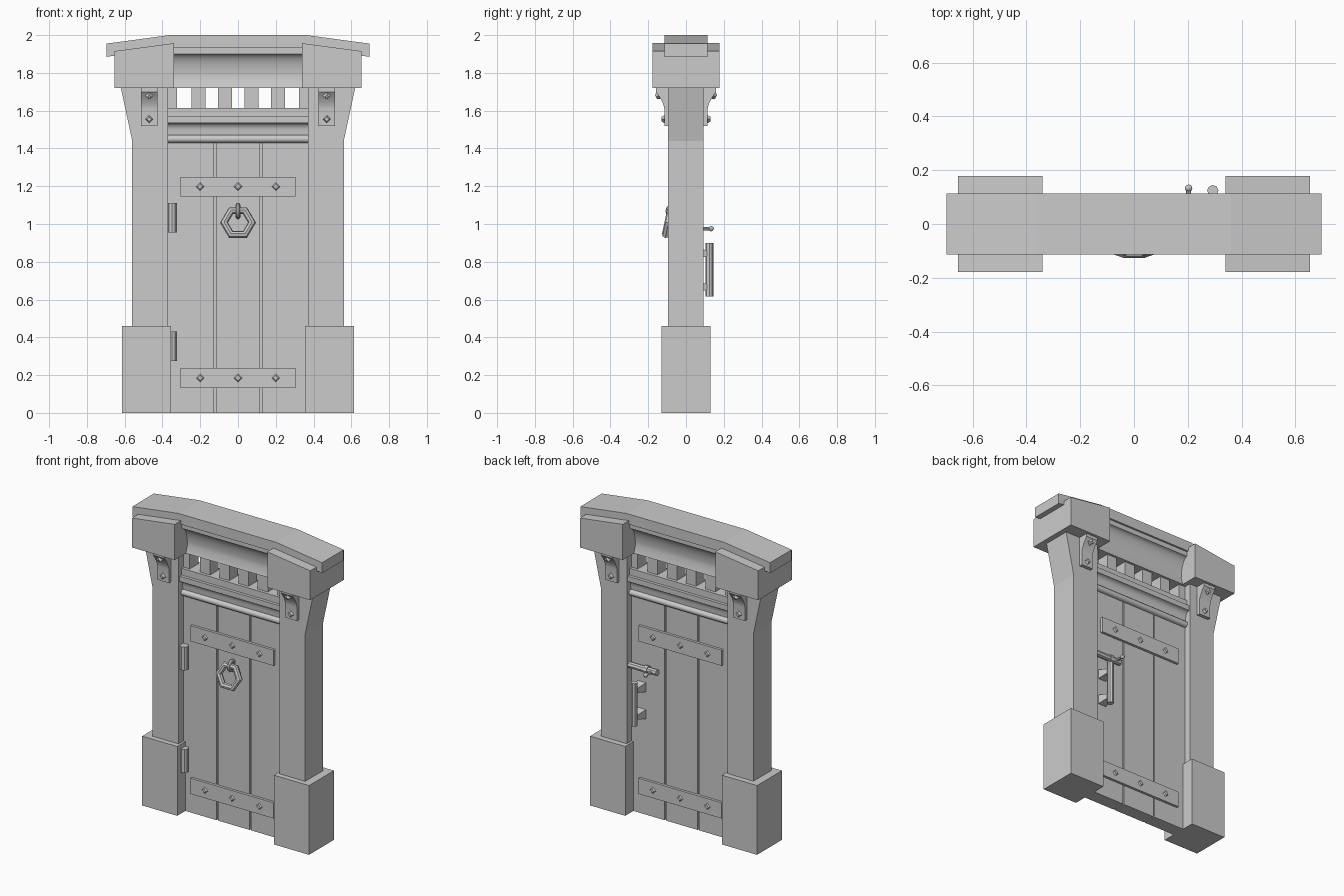
import bpy
import bmesh
import math
from mathutils import Vector

cube = bpy.data.objects.get("Cube")
if cube:
    bpy.data.objects.remove(cube, do_unlink=True)

grey = bpy.data.materials.new("stone_grey")
grey.use_nodes = True
GREY = (0.6, 0.6, 0.6, 1)
grey.diffuse_color = GREY
grey.node_tree.nodes["Principled BSDF"].inputs["Base Color"].default_value = GREY


def finish(obj, name, smooth=False):
    obj.name = name
    obj.data.materials.append(grey)
    if smooth:
        bpy.ops.object.select_all(action='DESELECT')
        obj.select_set(True)
        bpy.context.view_layer.objects.active = obj
        bpy.ops.object.shade_smooth_by_angle(angle=math.radians(35))
    return obj


def prism(name, outline, axis, start, end, smooth=False):
    """Extrude an outline: (x, z) points along y, or (y, z) points along x."""
    bm = bmesh.new()
    place = (lambda u, v: (u, start, v)) if axis == 'y' else (lambda u, v: (start, u, v))
    face = bm.faces.new([bm.verts.new(place(u, v)) for u, v in outline])
    grown = bmesh.ops.extrude_face_region(bm, geom=[face])
    shift = Vector((0, end - start, 0) if axis == 'y' else (end - start, 0, 0))
    bmesh.ops.translate(bm, vec=shift,
                        verts=[g for g in grown["geom"] if isinstance(g, bmesh.types.BMVert)])
    bmesh.ops.recalc_face_normals(bm, faces=bm.faces)
    mesh = bpy.data.meshes.new(name)
    bm.to_mesh(mesh)
    bm.free()
    obj = bpy.data.objects.new(name, mesh)
    bpy.context.collection.objects.link(obj)
    return finish(obj, name, smooth)


def box(name, x0, x1, y0, y1, z0, z1):
    return prism(name, [(x0, z0), (x1, z0), (x1, z1), (x0, z1)], 'y', y0, y1)


def rod(name, start, end, r1, r2=None, sides=8, spin=0, smooth=False):
    """Cylinder or cone between two points."""
    start, end = Vector(start), Vector(end)
    way = end - start
    bpy.ops.mesh.primitive_cone_add(vertices=sides, radius1=r1, radius2=r1 if r2 is None else r2,
                                    depth=way.length, location=(start + end) / 2)
    obj = bpy.context.object
    turn = way.to_track_quat('Z', 'Y').to_matrix().to_4x4()
    obj.rotation_euler = turn.to_euler()
    obj.rotation_euler.rotate_axis('Z', spin)
    return finish(obj, name, smooth)


def both_faces(half):
    """Close a front profile (top to bottom) with its mirrored back."""
    return half + [(-y, z) for y, z in reversed(half)]


# Pillars, plinths, capitals and brackets
for side, s in (("right", -1), ("left", 1)):
    def sx(points):
        return [(s * x, z) for x, z in points]

    prism(side + "_pillar", sx([(0.37, 0), (0.56, 0), (0.56, 1.44), (0.62, 1.72), (0.37, 1.72)]),
          'y', -0.095, 0.092)
    prism(side + "_plinth", sx([(0.355, 0), (0.613, 0), (0.613, 0.46), (0.355, 0.46)]),
          'y', -0.13, 0.13)
    prism(side + "_capital", sx([(0.34, 1.72), (0.655, 1.72), (0.655, 1.915), (0.34, 1.957)]),
          'y', -0.178, 0.178)
    for face, f in (("front", -1), ("back", 1)):
        curve = [(0.115 + 0.045 * (i / 5) ** 1.6, 1.61 + 0.018 * i) for i in range(6)]
        outline = [(0.08, 1.52), (0.115, 1.52)] + curve + [(0.16, 1.72), (0.08, 1.72)]
        prism(f"{side}_{face}_bracket", [(f * y, z) for y, z in outline],
              'x', s * 0.427, s * 0.513, True)
        rod(f"{side}_{face}_bracket_lower_bolt", (s * 0.47, f * 0.113, 1.555),
            (s * 0.47, f * 0.13, 1.555), 0.022, 0.012, 4)
        rod(f"{side}_{face}_bracket_upper_bolt", (s * 0.47, f * 0.145, 1.68),
            (s * 0.47, f * 0.159, 1.672), 0.022, 0.012, 4)

# Sloped cap slab
prism("cap_slab", [(-0.697, 1.885), (-0.36, 1.932), (0.36, 1.932), (0.697, 1.885),
                   (0.697, 1.955), (0.36, 2.0), (-0.36, 2.0), (-0.697, 1.955)],
      'y', -0.113, 0.113)

# Lintel with a hollow moulding on both faces
cove = [(-0.045 - 0.055 * (1 - math.cos(a)), 1.77 + 0.13 * math.sin(a))
        for a in (math.radians(90 - 11.25 * i) for i in range(9))]
prism("lintel", both_faces([(-0.1, 1.94)] + cove + [(-0.06, 1.72)]), 'x', -0.345, 0.345, True)

# Baluster row
for i in range(4):
    x = -0.21 + 0.141 * i
    box(f"baluster_{i + 1}", x - 0.037, x + 0.037, -0.045, 0.045, 1.6, 1.73)
for side, s in (("right", -1), ("left", 1)):
    box(side + "_end_baluster", s * 0.323, s * 0.375, -0.045, 0.045, 1.6, 1.73)

# Transom rail with lip, hollow and rounded bead
hollow = [(-0.085 + 0.033 * math.sin(a), 1.495 + 0.04 * math.cos(a))
          for a in (math.radians(18 * i) for i in range(6))]
bead = [(-0.05 - 0.02 * math.sin(a), 1.45 + 0.02 * math.cos(a))
        for a in (math.radians(30 * i) for i in range(7))]
prism("transom_rail", both_faces([(-0.065, 1.615), (-0.065, 1.57), (-0.085, 1.57)] + hollow + bead),
      'x', -0.37, 0.37, True)

# Door planks on a thin core
box("door_core", -0.37, 0.37, -0.03, 0.03, 0, 1.45)
for name, x0, x1 in (("right", -0.375, -0.127), ("middle", -0.117, 0.117), ("left", 0.127, 0.375)):
    box(name + "_plank", x0, x1, -0.045, 0.045, 0, 1.45)

# Straps with bolts on both faces
for face, f in (("front", -1), ("back", 1)):
    for level, z in (("lower", 0.185), ("upper", 1.198)):
        box(f"{face}_{level}_strap", -0.305, 0.305, f * 0.04, f * 0.062, z - 0.052, z + 0.052)
        for i in (-1, 0, 1):
            rod(f"{face}_{level}_bolt_{i + 2}", (0.2 * i, f * 0.06, z), (0.2 * i, f * 0.07, z),
                0.024, 0.014, 4)

# Hinge barrels
for level, z in (("lower", 0.275), ("upper", 0.955)):
    rod(level + "_hinge", (-0.349, -0.066, z), (-0.349, -0.066, z + 0.155), 0.028,
        sides=10, smooth=True)

# Knocker ring hanging from a staple
bpy.ops.mesh.primitive_torus_add(major_segments=6, minor_segments=8, major_radius=0.074,
                                 minor_radius=0.021, location=(0, -0.093, 1.007),
                                 rotation=(math.radians(78), 0, 0))
finish(bpy.context.object, "knocker_ring")
bpy.ops.mesh.primitive_torus_add(major_segments=12, minor_segments=8, major_radius=0.03,
                                 minor_radius=0.012, location=(0, -0.067, 1.068),
                                 rotation=(0, math.pi / 2, 0))
finish(bpy.context.object, "knocker_staple", True)

# Back pull handle on two tapered mounts
rod("pull_handle", (0.293, 0.124, 0.615), (0.293, 0.124, 0.9), 0.021, smooth=True)
for level, z in (("lower", 0.667), ("upper", 0.845)):
    rod(level + "_handle_mount", (0.293, 0.04, z), (0.293, 0.118, z), 0.045, 0.02, 4, math.pi / 4)

# Sliding bolt with knob and keeper
rod("sliding_bolt", (0.385, 0.065, 0.975), (0.165, 0.065, 0.975), 0.02, smooth=True)
rod("bolt_stem", (0.203, 0.065, 0.975), (0.203, 0.13, 0.975), 0.009, smooth=True)
bpy.ops.mesh.primitive_uv_sphere_add(segments=8, ring_count=6, radius=0.014,
                                     location=(0.203, 0.133, 0.975))
finish(bpy.context.object, "bolt_knob", True)
rod("bolt_keeper", (0.255, 0.063, 0.975), (0.23, 0.063, 0.975), 0.027, smooth=True)
